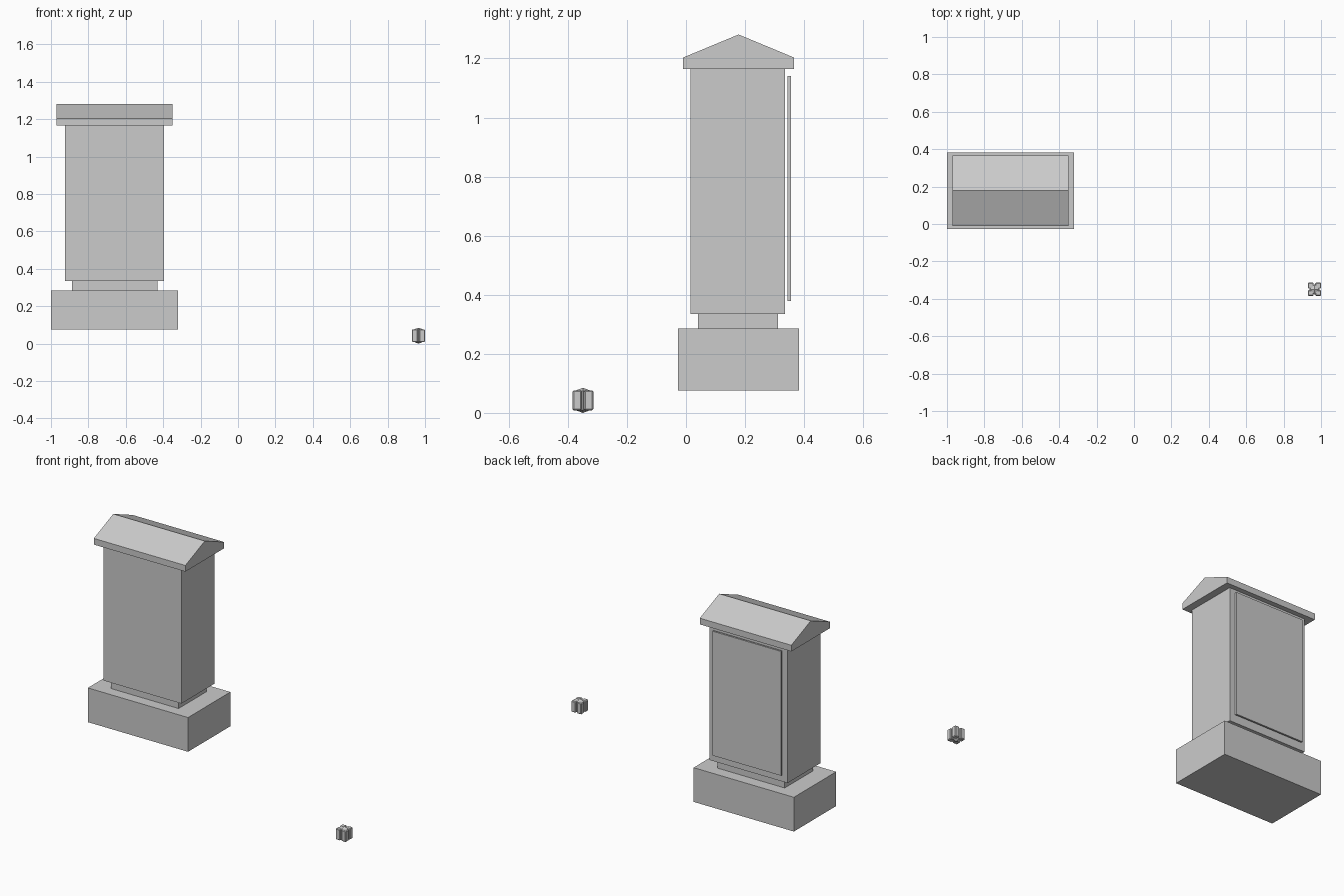
import bpy, bmesh, math
from mathutils import Matrix

if "Cube" in bpy.data.objects:
    bpy.data.objects.remove(bpy.data.objects["Cube"])


def finish(name, bm):
    bmesh.ops.recalc_face_normals(bm, faces=bm.faces)
    me = bpy.data.meshes.new(name)
    bm.to_mesh(me)
    bm.free()
    ob = bpy.data.objects.new(name, me)
    bpy.context.collection.objects.link(ob)
    return ob


def box(name, x, y, z, bevel=0):
    bm = bmesh.new()
    centre = [(a + b) / 2 for a, b in (x, y, z)]
    size = [b - a for a, b in (x, y, z)]
    m = Matrix.Translation(centre) @ Matrix.Diagonal((*size, 1))
    bmesh.ops.create_cube(bm, size=1, matrix=m)
    if bevel:
        bmesh.ops.bevel(bm, geom=bm.edges[:], offset=bevel, segments=1, affect='EDGES')
    return finish(name, bm)


# stone pillar: plinth, recessed neck, body and rear panel
box("plinth", (-1.0, -0.32), (-0.027, 0.383), (0.075, 0.285))
box("neck", (-0.888, -0.431), (0.04, 0.312), (0.285, 0.334))
box("body", (-0.924, -0.395), (0.016, 0.336), (0.334, 1.165))
box("rear_panel", (-0.893, -0.427), (0.344, 0.355), (0.378, 1.14))

# gabled cap: profile in y/z, extruded along x
bm = bmesh.new()
profile = [(-0.01, 1.165), (0.366, 1.165), (0.366, 1.203), (0.178, 1.281), (-0.01, 1.203)]
gable = bm.faces.new([bm.verts.new((-0.971, y, z)) for y, z in profile])
ext = bmesh.ops.extrude_face_region(bm, geom=[gable])
bmesh.ops.translate(bm, vec=(0.621, 0, 0),
                    verts=[v for v in ext["geom"] if isinstance(v, bmesh.types.BMVert)])
if not gable.is_valid or len([f for f in bm.faces if abs(f.calc_center_median().x + 0.971) < 1e-4]) == 0:
    bm.faces.new([v for v in bm.verts if abs(v.co.x + 0.971) < 1e-4])
finish("gabled_cap", bm)

# small block: four chamfered corner posts around a pointed core
cx, cy, cz = 0.965, -0.349, 0.0425
for sx in (-1, 1):
    for sy in (-1, 1):
        x = sorted((cx + sx * 0.004, cx + sx * 0.035))
        y = sorted((cy + sy * 0.004, cy + sy * 0.035))
        box("corner_post", x, y, (cz - 0.034, cz + 0.034), 0.004)

bm = bmesh.new()
rings = []
for z in (-0.032, 0.032):
    rings.append([bm.verts.new((cx + 0.028 * math.cos(i * math.pi / 2),
                                cy + 0.028 * math.sin(i * math.pi / 2), cz + z)) for i in range(4)])
low, high = rings
bottom = bm.verts.new((cx, cy, cz - 0.0425))
top = bm.verts.new((cx, cy, cz + 0.0425))
for i in range(4):
    j = (i + 1) % 4
    bm.faces.new((low[i], low[j], high[j], high[i]))
    bm.faces.new((high[i], high[j], top))
    bm.faces.new((low[j], low[i], bottom))
finish("pointed_core", bm)
